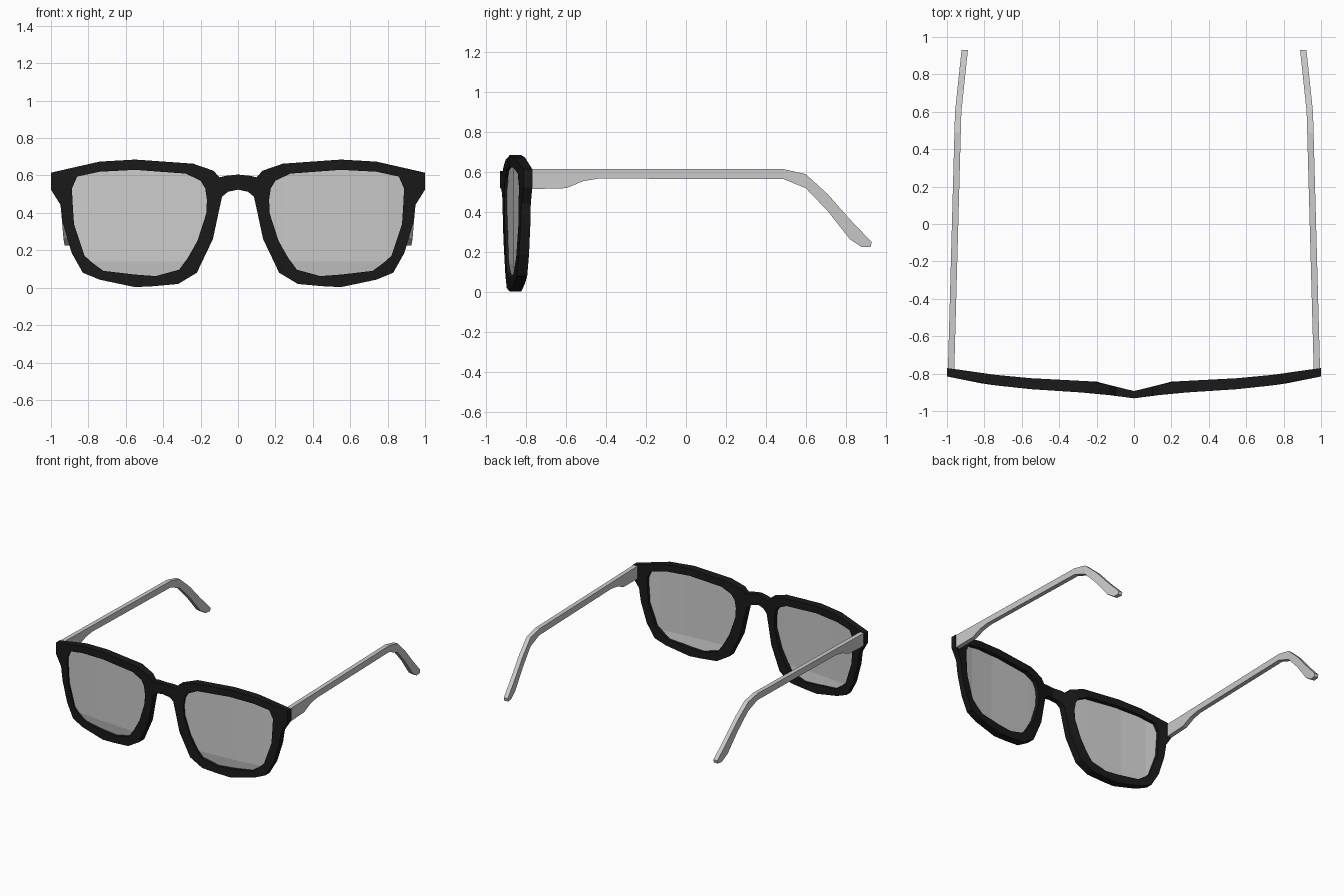
import bpy, bmesh
from mathutils import Vector

if "Cube" in bpy.data.objects:
    bpy.data.objects.remove(bpy.data.objects["Cube"])


def lerp(table, v):
    for (a, p), (b, q) in zip(table, table[1:]):
        if v <= b:
            return p + (q - p) * (v - a) / (b - a)
    return table[-1][1]


def slab(name, faces, place, cuts=(), weld=False):
    """Two-sided slab from 2D faces; place(u, v, side) gives the 3D point. Mirrored in x."""
    bm = bmesh.new()
    verts, edges = {}, {}

    def vert(p, s):
        if (p, s) not in verts:
            verts[p, s] = bm.verts.new((p[0], s, p[1]))
        return verts[p, s]

    for f in faces:
        bm.faces.new([vert(p, 0) for p in f])
        bm.faces.new([vert(p, 1) for p in reversed(f)])
        for a, b in zip(f, f[1:] + f[:1]):
            edges.setdefault(frozenset((a, b)), []).append((a, b))
    for use in edges.values():
        a, b = use[0]
        if len(use) == 1 and not (weld and a[0] == b[0] == 0):
            bm.faces.new([vert(b, 0), vert(a, 0), vert(a, 1), vert(b, 1)])
    for co, no in cuts:
        bmesh.ops.bisect_plane(bm, geom=bm.verts[:] + bm.edges[:] + bm.faces[:],
                               plane_co=co, plane_no=no, dist=1e-4)
    for v in bm.verts:
        v.co = Vector(place(v.co.x, v.co.z, round(v.co.y)))
    bmesh.ops.recalc_face_normals(bm, faces=bm.faces[:])
    me = bpy.data.meshes.new(name)
    bm.to_mesh(me)
    bm.free()
    ob = bpy.data.objects.new(name, me)
    bpy.context.collection.objects.link(ob)
    ob.modifiers.new("mirror", 'MIRROR').use_clip = True
    return ob


# Rim outline (right half), outer and inner loops paired point by point
outer = [(.10, .59), (.13, .625), (.24, .663), (.55, .685), (.74, .674), (1, .615),
         (1, .524), (.95, .444), (.935, .34), (.89, .187), (.83, .08), (.74, .043),
         (.55, .003), (.45, .008), (.32, .02), (.22, .08), (.134, .26), (.10, .42), (.085, .487)]
inner = [(.175, .53), (.20, .572), (.28, .61), (.55, .63), (.74, .62), (.86, .594),
         (.888, .53), (.884, .45), (.877, .34), (.82, .17), (.775, .13), (.72, .09),
         (.55, .07), (.44, .062), (.315, .096), (.268, .16), (.217, .25), (.17, .395), (.166, .47)]
front = [(0, -.932), (.1, -.919), (.2, -.906), (.6, -.88), (.8, -.855), (1, -.815)]
back = [(0, -.893), (.1, -.869), (.2, -.843), (.6, -.822), (.8, -.80), (1, -.77)]

# Front frame with bridge
n = len(outer)
faces = [[outer[i], outer[(i + 1) % n], inner[(i + 1) % n], inner[i]] for i in range(n)]
faces += [[(.065, .598), outer[0], outer[-1], (.053, .513)],
          [(0, .605), (.065, .598), (.053, .513), (0, .524)]]
frame = slab("front_frame", faces, lambda x, z, s: (x, lerp((front, back)[s], x), z), weld=True)
black = bpy.data.materials.new("black")
black.diffuse_color = (.01, .01, .01, 1)
black.use_nodes = True
black.node_tree.nodes["Principled BSDF"].inputs["Base Color"].default_value = black.diffuse_color
frame.data.materials.append(black)

# Lenses: curved in vertical strips, lower edge leaning back
cuts = [((x, 0, 0), (1, 0, 0)) for x in (.24, .33, .42, .5, .6, .7, .8)]
cuts.append(((0, 0, .14), (0, 0, 1)))
slab("lenses", [inner],
     lambda x, z, s: (x, lerp(front, x) + .014 + .014 * s + max(0, .14 - z) * .15, z), cuts)

# Temples: side profile in (y, z), toed in toward the tips
profile = [(-.785, .615), (.49, .615), (.60, .59), (.71, .49), (.82, .365), (.93, .25),
           (.925, .225), (.88, .225), (.82, .265), (.71, .405), (.60, .52), (.49, .565),
           (-.44, .568), (-.515, .555), (-.60, .52), (-.785, .515)]
side = [(-.785, .995), (.60, .957), (.93, .922)]
slab("temples", [profile], lambda y, z, s: (lerp(side, y) - .034 * s, y, z),
     [((y, 0, 0), (1, 0, 0)) for y in (-.6, -.515, -.44, .49, .6, .71, .82)])
